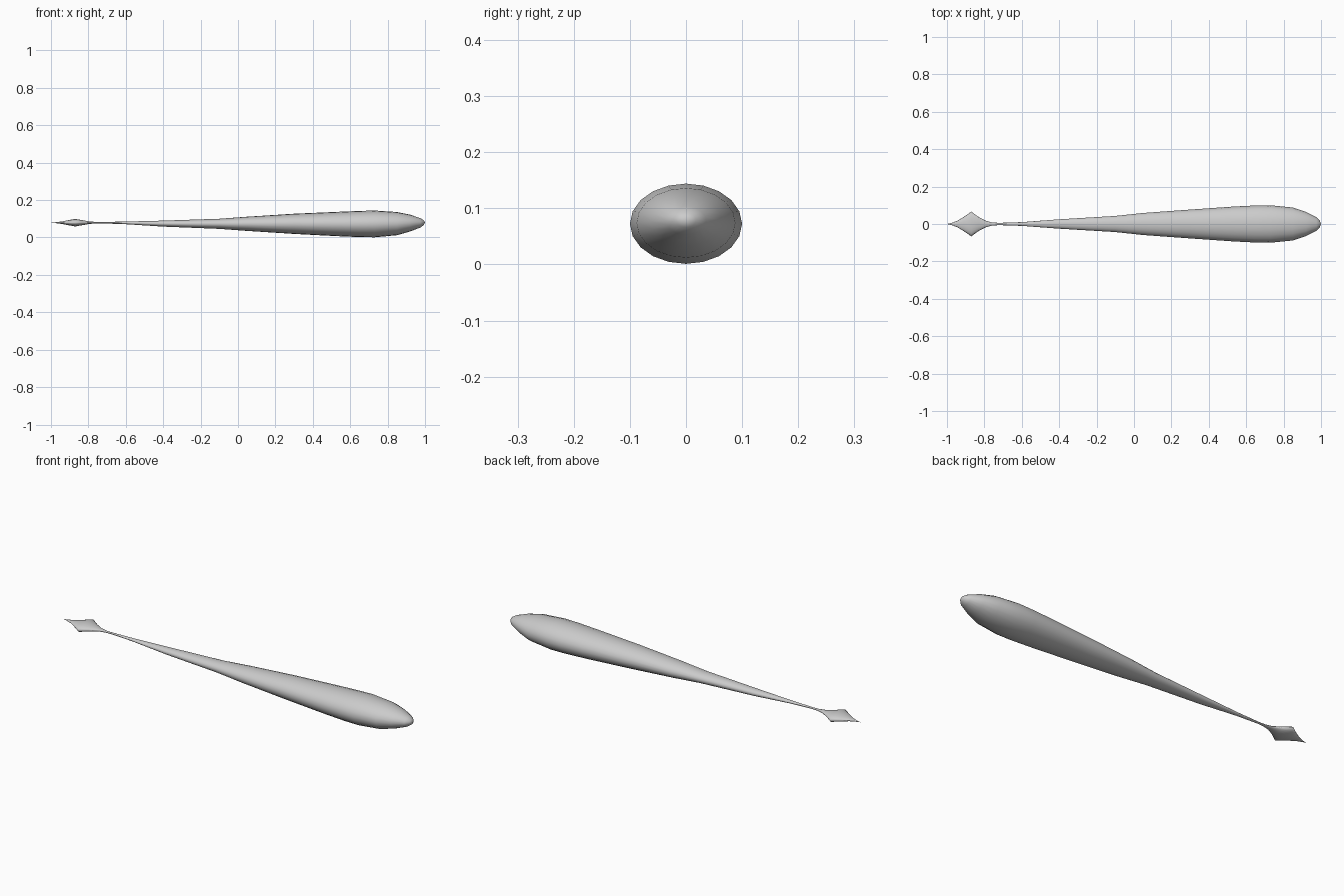
import bpy, bmesh, math

SIDES = 20
# stations along the length: x, half width, half height, centre height
STATIONS = [
    (-0.98, 0.004, 0.002, 0.079), (-0.945, 0.017, 0.006, 0.079),
    (-0.91, 0.038, 0.013, 0.079), (-0.87, 0.066, 0.020, 0.079),
    (-0.83, 0.037, 0.013, 0.079), (-0.79, 0.016, 0.006, 0.079),
    (-0.755, 0.008, 0.004, 0.079), (-0.72, 0.006, 0.004, 0.079),
    (-0.60, 0.010, 0.007, 0.078), (-0.40, 0.025, 0.016, 0.074),
    (-0.10, 0.043, 0.027, 0.073), (0.05, 0.059, 0.038, 0.073),
    (0.30, 0.077, 0.054, 0.073), (0.53, 0.093, 0.065, 0.072),
    (0.65, 0.099, 0.070, 0.072), (0.73, 0.100, 0.0715, 0.0725),
    (0.85, 0.088, 0.062, 0.074), (0.92, 0.064, 0.045, 0.077),
    (0.975, 0.036, 0.025, 0.078), (0.993, 0.018, 0.013, 0.079),
]

bm = bmesh.new()
# elliptical cross-sections
rings = []
for x, w, h, c in STATIONS:
    rings.append([bm.verts.new((x, w * math.cos(2 * math.pi * i / SIDES),
                                c + h * math.sin(2 * math.pi * i / SIDES)))
                  for i in range(SIDES)])
tail = bm.verts.new((-1, 0, 0.079))
nose = bm.verts.new((1, 0, 0.079))

# skin between sections, then close both tips
for a, b in zip(rings, rings[1:]):
    for i in range(SIDES):
        j = (i + 1) % SIDES
        bm.faces.new((a[i], a[j], b[j], b[i]))
for i in range(SIDES):
    j = (i + 1) % SIDES
    bm.faces.new((tail, rings[0][j], rings[0][i]))
    bm.faces.new((nose, rings[-1][i], rings[-1][j]))
bmesh.ops.recalc_face_normals(bm, faces=bm.faces)
for f in bm.faces:
    f.smooth = True

mesh = bpy.data.meshes.new("tapered_body_with_tail_fin")
bm.to_mesh(mesh)
bm.free()
obj = bpy.data.objects.new("tapered_body_with_tail_fin", mesh)
bpy.context.collection.objects.link(obj)
